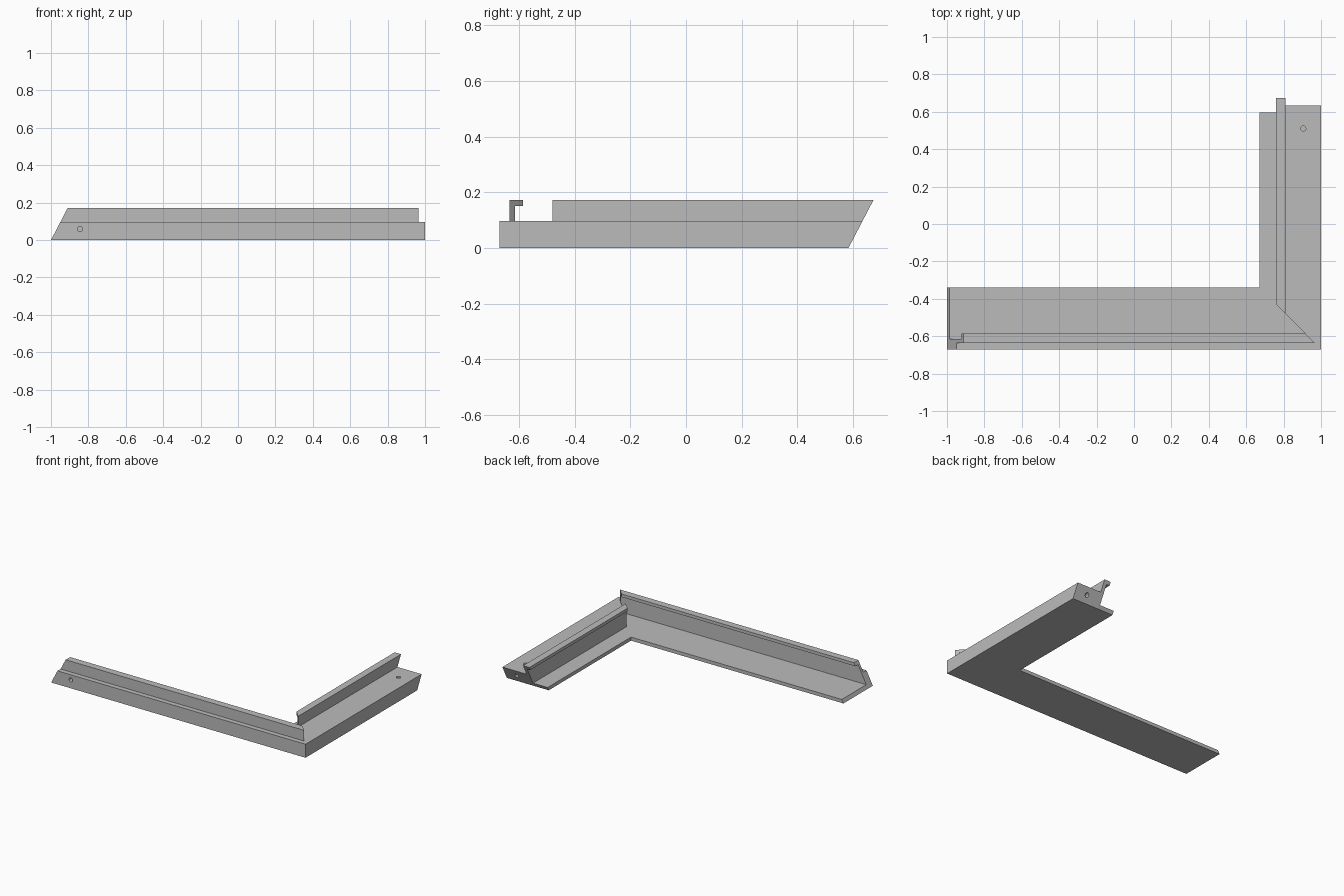
import bpy
import bmesh
from math import pi
from mathutils import Vector

cube = bpy.data.objects.get("Cube")
if cube:
    bpy.data.objects.remove(cube)

grey = bpy.data.materials.new("plain_grey")
grey.use_nodes = True
colour = (0.5, 0.5, 0.5, 1)
grey.diffuse_color = colour
grey.node_tree.nodes["Principled BSDF"].inputs["Base Color"].default_value = colour

FLOOR, LEDGE, LIP, TOP = 0.025, 0.096, 0.15, 0.172
WIDTH, SLOPE = 0.33, 0.52
CORNER = Vector((1, -0.67, 0))


def rail_profile(wall, hook_back, hook_tip):
    """Section as (distance from outer face, height): floor, ledge and hook."""
    return [(0, 0), (WIDTH, 0), (WIDTH, FLOOR), (wall, FLOOR), (wall, LIP),
            (hook_tip, LIP), (hook_tip, TOP), (hook_back, TOP),
            (hook_back, LEDGE), (0, LEDGE)]


def make_rail(name, profile, mitre_point, end_point):
    """Loft the section from the mitred corner to the slanted free end."""
    bm = bmesh.new()
    near = [bm.verts.new(mitre_point(d, z)) for d, z in profile]
    far = [bm.verts.new(end_point(d, z)) for d, z in profile]
    bm.faces.new(near)
    bm.faces.new(far[::-1])
    count = len(profile)
    for i in range(count):
        j = (i + 1) % count
        bm.faces.new((near[i], far[i], far[j], near[j]))
    bmesh.ops.recalc_face_normals(bm, faces=bm.faces)
    mesh = bpy.data.meshes.new(name)
    bm.to_mesh(mesh)
    bm.free()
    mesh.materials.append(grey)
    rail = bpy.data.objects.new(name, mesh)
    bpy.context.collection.objects.link(rail)
    return rail


def drill(rail, name, centre, rotation, depth):
    """Cut a small round blind hole into a rail."""
    bpy.ops.mesh.primitive_cylinder_add(vertices=24, radius=0.014, depth=depth,
                                        location=centre, rotation=rotation)
    cutter = bpy.context.object
    cutter.name = name
    cutter.data.materials.append(grey)
    cutter.hide_render = True
    cutter.display_type = 'WIRE'
    cut = rail.modifiers.new(name, 'BOOLEAN')
    cut.object = cutter
    cut.solver = 'EXACT'
    bpy.context.view_layer.objects.active = rail
    bpy.ops.object.modifier_apply(modifier=name)
    bpy.data.objects.remove(cutter)


def mitre(d, z):
    return CORNER + Vector((-d, d, z))


# Long rail along the front, its free end leaning inwards
front_rail = make_rail("front_rail", rail_profile(0.055, 0.035, 0.085), mitre,
                       lambda d, z: (-1 + SLOPE * z, CORNER.y + d, z))
# Short rail along the side, its free end leaning outwards
side_rail = make_rail("side_rail", rail_profile(0.215, 0.19, 0.24), mitre,
                      lambda d, z: (CORNER.x - d, 0.584 + SLOPE * z, z))

# Pin holes: one in the front face, one in the ledge meeting one in the end
drill(front_rail, "front_hole", (-0.845, -0.67, 0.06), (pi / 2, 0, 0), 0.06)
drill(side_rail, "ledge_hole", (0.905, 0.51, LEDGE), (0, 0, 0), 0.1)
drill(side_rail, "end_hole", (0.905, 0.61, 0.05), (pi / 2, 0, 0), 0.12)
